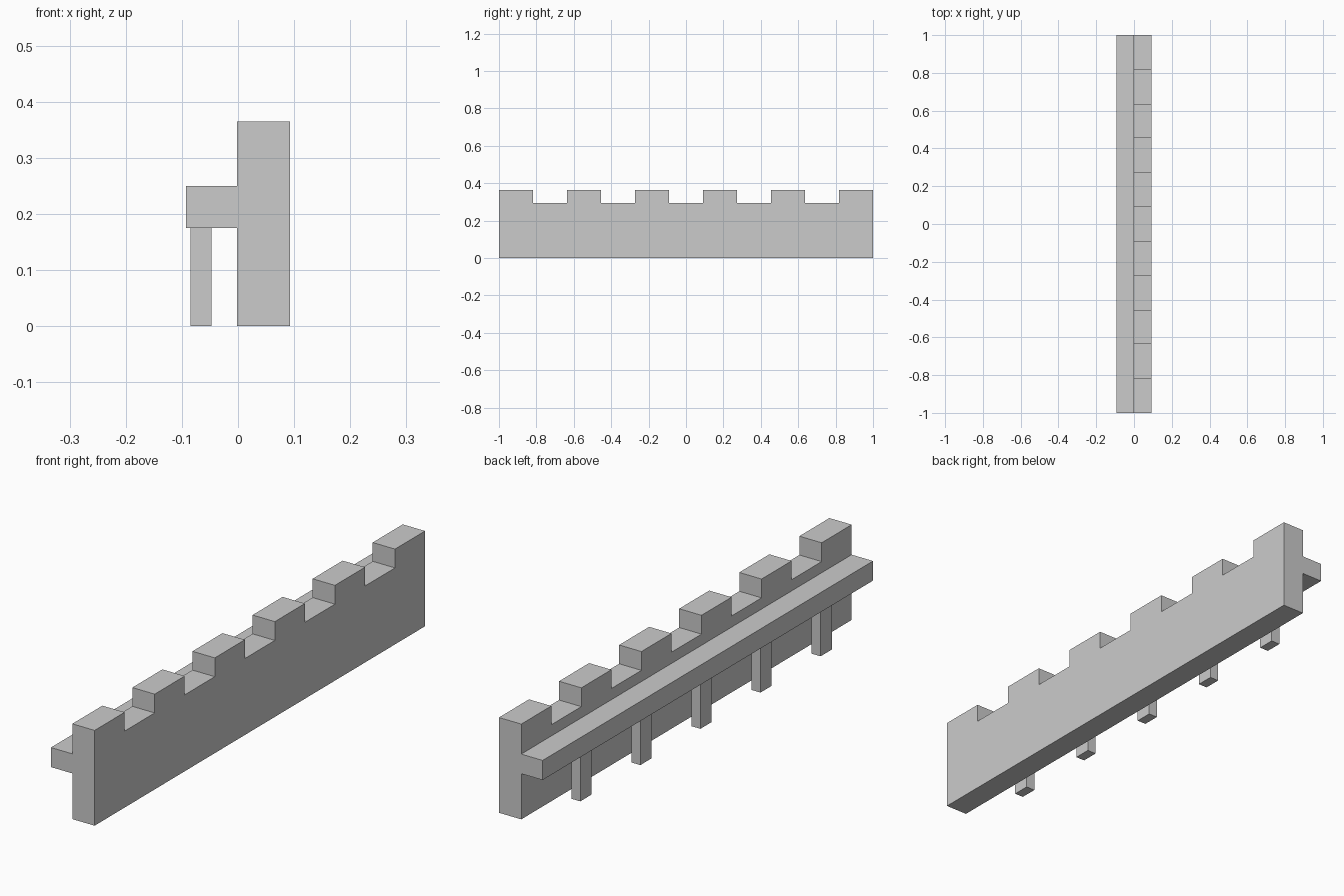
import bpy, bmesh

if "Cube" in bpy.data.objects:
    bpy.data.objects.remove(bpy.data.objects["Cube"])

UNIT = 2 / 11          # width of each merlon and each gap
WALL_X = -0.002        # back face of the wall


def extrude(name, profile, vec):
    """Solid made by sweeping a planar profile along vec."""
    bm = bmesh.new()
    face = bm.faces.new([bm.verts.new(p) for p in profile])
    res = bmesh.ops.extrude_face_region(bm, geom=[face])
    moved = [g for g in res["geom"] if isinstance(g, bmesh.types.BMVert)]
    bmesh.ops.translate(bm, verts=moved, vec=vec)
    bmesh.ops.recalc_face_normals(bm, faces=bm.faces)
    mesh = bpy.data.meshes.new(name)
    bm.to_mesh(mesh)
    bm.free()
    obj = bpy.data.objects.new(name, mesh)
    bpy.context.collection.objects.link(obj)
    return obj


def box(name, x0, x1, y0, y1, z0, z1):
    base = [(x0, y0, z0), (x1, y0, z0), (x1, y1, z0), (x0, y1, z0)]
    return extrude(name, base, (0, 0, z1 - z0))


# Crenellated wall: six merlons, five gaps
outline = [(WALL_X, 1, 0), (WALL_X, -1, 0)]
for i in range(11):
    z = 0.365 if i % 2 == 0 else 0.293
    y = -1 + i * UNIT
    outline += [(WALL_X, y, z), (WALL_X, y + UNIT, z)]
extrude("battlement_wall", outline, (0.0945, 0, 0))

# Walkway along the back of the wall
box("walkway", -0.0925, WALL_X, -1, 1, 0.175, 0.25)

# Support posts, one below each gap
for i in range(5):
    y = (i - 2) * 2 * UNIT
    box(f"support_post_{i + 1}", -0.085, -0.047, y - 0.034, y + 0.034, 0, 0.175)
